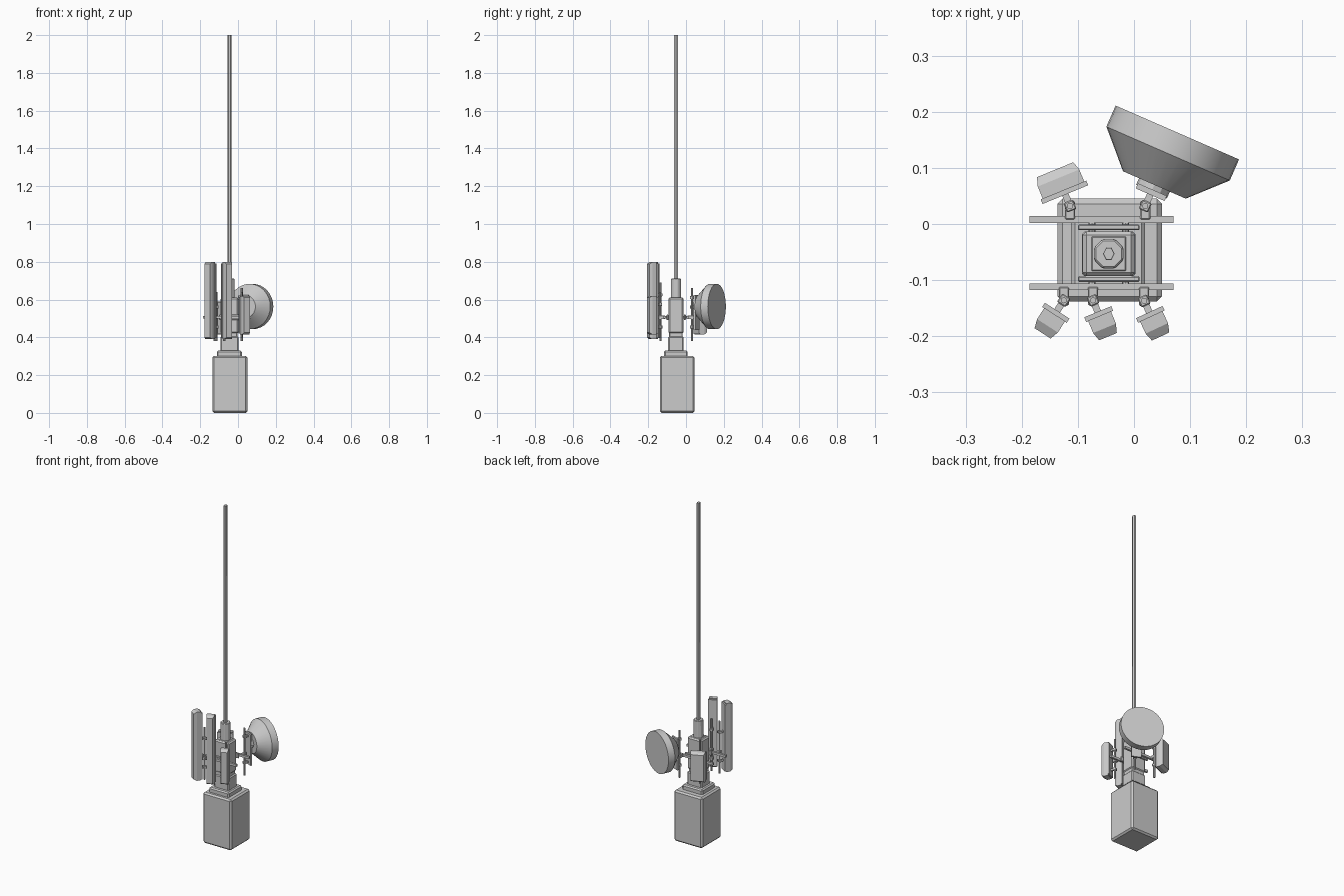
import bpy, bmesh, math
from mathutils import Matrix, Vector

if "Cube" in bpy.data.objects:
    bpy.data.objects.remove(bpy.data.objects["Cube"])

CX, CY = -0.045, -0.053


def finish(bm, name, mat=None, bevel=0.0, segs=1):
    if mat is not None:
        bm.transform(mat)
    bmesh.ops.recalc_face_normals(bm, faces=bm.faces)
    me = bpy.data.meshes.new(name)
    bm.to_mesh(me)
    bm.free()
    ob = bpy.data.objects.new(name, me)
    bpy.context.collection.objects.link(ob)
    if bevel:
        m = ob.modifiers.new("Bevel", 'BEVEL')
        m.width, m.segments = bevel, segs
    return ob


def box(name, lo, hi, mat=None, bevel=0.0, taper=1.0, axis=2):
    """Box between two corners; the far end along axis may be tapered."""
    lo, hi = Vector(lo), Vector(hi)
    mid = (lo + hi) / 2
    bm = bmesh.new()
    bmesh.ops.create_cube(bm, size=1)
    for v in bm.verts:
        t = taper if v.co[axis] > 0 else 1.0
        for i in range(3):
            v.co[i] = mid[i] + v.co[i] * (hi[i] - lo[i]) * (1 if i == axis else t)
    return finish(bm, name, mat, bevel)


def cyl(name, p, q, r1, r2=None, n=8, mat=None, scale=(1, 1)):
    """Cylinder or cone from p to q."""
    p, q = Vector(p), Vector(q)
    d = q - p
    bm = bmesh.new()
    bmesh.ops.create_cone(bm, cap_ends=True, segments=n, radius1=r1,
                          radius2=r1 if r2 is None else r2, depth=d.length)
    bmesh.ops.scale(bm, vec=(scale[0], scale[1], 1), verts=bm.verts)
    m = Matrix.Translation((p + q) / 2) @ d.to_track_quat('Z', 'Y').to_matrix().to_4x4()
    return finish(bm, name, (mat or Matrix()) @ m)


# Base and stepped tower
box("base_block", (-0.136, -0.138, 0), (0.05, 0.045, 0.302), bevel=0.009)
box("plinth", (-0.112, -0.116, 0.295), (0.02, 0.009, 0.33), bevel=0.007)
box("tower_lower", (CX - 0.048, -0.094, 0.32), (CX + 0.048, -0.013, 0.405), bevel=0.006)
box("tower_neck", (CX - 0.042, -0.089, 0.395), (CX + 0.042, -0.018, 0.43), bevel=0.004)
box("tower_upper", (CX - 0.047, -0.093, 0.42), (CX + 0.047, -0.013, 0.61), bevel=0.007)
box("tower_cap", (CX - 0.032, CY - 0.032, 0.60), (CX + 0.032, CY + 0.032, 0.612), bevel=0.003)

# Octagonal mast socket
bm = bmesh.new()
bmesh.ops.create_cone(bm, cap_ends=True, segments=8, radius1=0.029, radius2=0.028, depth=0.11)
finish(bm, "mast_socket", Matrix.Translation((CX, CY, 0.657)) @ Matrix.Rotation(math.pi / 8, 4, 'Z'), 0.003)

# Tall whip mast, hexagonal and flattened, corners along y
bm = bmesh.new()
bmesh.ops.create_cone(bm, cap_ends=True, segments=6, radius1=0.0125, radius2=0.0115, depth=1.3)
bmesh.ops.transform(bm, matrix=Matrix.Rotation(math.pi / 6, 4, 'Z'), verts=bm.verts)
bmesh.ops.scale(bm, vec=(0.82, 1, 1), verts=bm.verts)
finish(bm, "whip_mast", Matrix.Translation((CX, CY, 1.35)))

# Cross rails with stubs and clamp collars into the tower
for tag, y, s in (("front", -0.112, 1), ("back", 0.008, -1)):
    box(tag + "_rail", (-0.186, y - 0.006, 0.499), (0.07, y + 0.006, 0.513))
    for x in (CX - 0.03, CX + 0.03):
        cyl(tag + "_rail_stub", (x, y, 0.506), (x, y + s * 0.03, 0.506), 0.006)
    box(tag + "_clamp", (CX - 0.055, y + s * 0.014 - 0.005, 0.492),
        (CX + 0.055, y + s * 0.014 + 0.005, 0.520), bevel=0.002)


def mount(name, x, y, direction, z0, z1, arms):
    """Vertical pipe clamped on a rail; returns a frame whose +y points outward."""
    a = math.atan2(-direction[0], direction[1])
    mat = Matrix.Translation((x, y, 0)) @ Matrix.Rotation(a, 4, 'Z')
    cyl(name + "_pipe", (x, y, z0), (x, y, z1), 0.0055)
    rail_y = -0.112 if y < 0 else 0.008
    lo, hi = sorted((y + math.copysign(0.009, y), rail_y))
    box(name + "_rail_clamp", (x - 0.009, lo, 0.496), (x + 0.009, hi, 0.516), bevel=0.002)
    for z in arms:
        box(name + "_arm", (-0.006, 0, z - 0.005), (0.006, 0.028, z + 0.005), mat)
        box(name + "_arm_clamp", (-0.009, -0.009, z - 0.008), (0.009, 0.009, z + 0.008), mat, 0.002)
    return mat


def panel(name, x, y, direction, z0, z1, w, pipe, arms):
    mat = mount(name, x, y, direction, *pipe, arms)
    box(name + "_back_plate", (-w / 2 - 0.004, 0.022, z0 + 0.006),
        (w / 2 + 0.004, 0.031, z1 - 0.006), mat)
    # body profile: plan outline extruded, with sloped ends
    bm = bmesh.new()
    h = w / 2
    prof = [(-h, 0.030), (h, 0.030), (h, 0.054), (h - 0.005, 0.070), (-h + 0.005, 0.070), (-h, 0.054)]
    rings = []
    for end, s in ((z0, 1), (z1, -1)):
        rings.append([bm.verts.new((px, py, end + (s * 0.010 if py > 0.06 else 0))) for px, py in prof])
    n = len(prof)
    for i in range(n):
        j = (i + 1) % n
        bm.faces.new((rings[0][i], rings[0][j], rings[1][j], rings[1][i]))
    for r in rings:
        bm.faces.new((r[0], r[1], r[2], r[5]))
        bm.faces.new((r[2], r[3], r[4], r[5]))
    finish(bm, name + "_body", mat)


# Panel antennas
panel("left_long_panel", -0.125, -0.136, (-0.54, -0.84), 0.39, 0.798, 0.044, (0.38, 0.69), (0.455, 0.625))
panel("middle_long_panel", -0.073, -0.136, (0.38, -0.925), 0.39, 0.798, 0.044, (0.38, 0.69), (0.455, 0.625))
panel("short_panel", 0.018, -0.137, (0.42, -0.908), 0.415, 0.62, 0.044, (0.40, 0.64), (0.455, 0.575))
panel("wide_panel", -0.114, 0.032, (-0.38, 0.925), 0.415, 0.59, 0.08, (0.38, 0.64), (0.455, 0.56))

# Dish: drum rim, conical back and mounting plate
D = mount("dish", 0.02, 0.032, (0.4, 0.917), 0.38, 0.66, (0.455, 0.61))
ZD = 0.563
box("dish_plate", (-0.028, 0.022, 0.44), (0.028, 0.032, 0.625), D)
cyl("dish_hub", (0, 0.028, ZD), (0, 0.045, ZD), 0.03, n=12, mat=D)
bm = bmesh.new()
N = 32
rings = [[bm.verts.new((r * math.cos(2 * math.pi * i / N), d, ZD + r * math.sin(2 * math.pi * i / N)))
          for i in range(N)] for r, d in ((0.061, 0.041), (0.12, 0.102), (0.12, 0.143))]
for a, b in zip(rings, rings[1:]):
    for i in range(N):
        j = (i + 1) % N
        bm.faces.new((a[i], a[j], b[j], b[i])).smooth = True
bm.faces.new(rings[0])
bm.faces.new(rings[-1])
dish = finish(bm, "dish_drum", D)
bpy.context.view_layer.objects.active = dish
dish.select_set(True)
bpy.ops.object.shade_smooth_by_angle(angle=math.radians(30))
